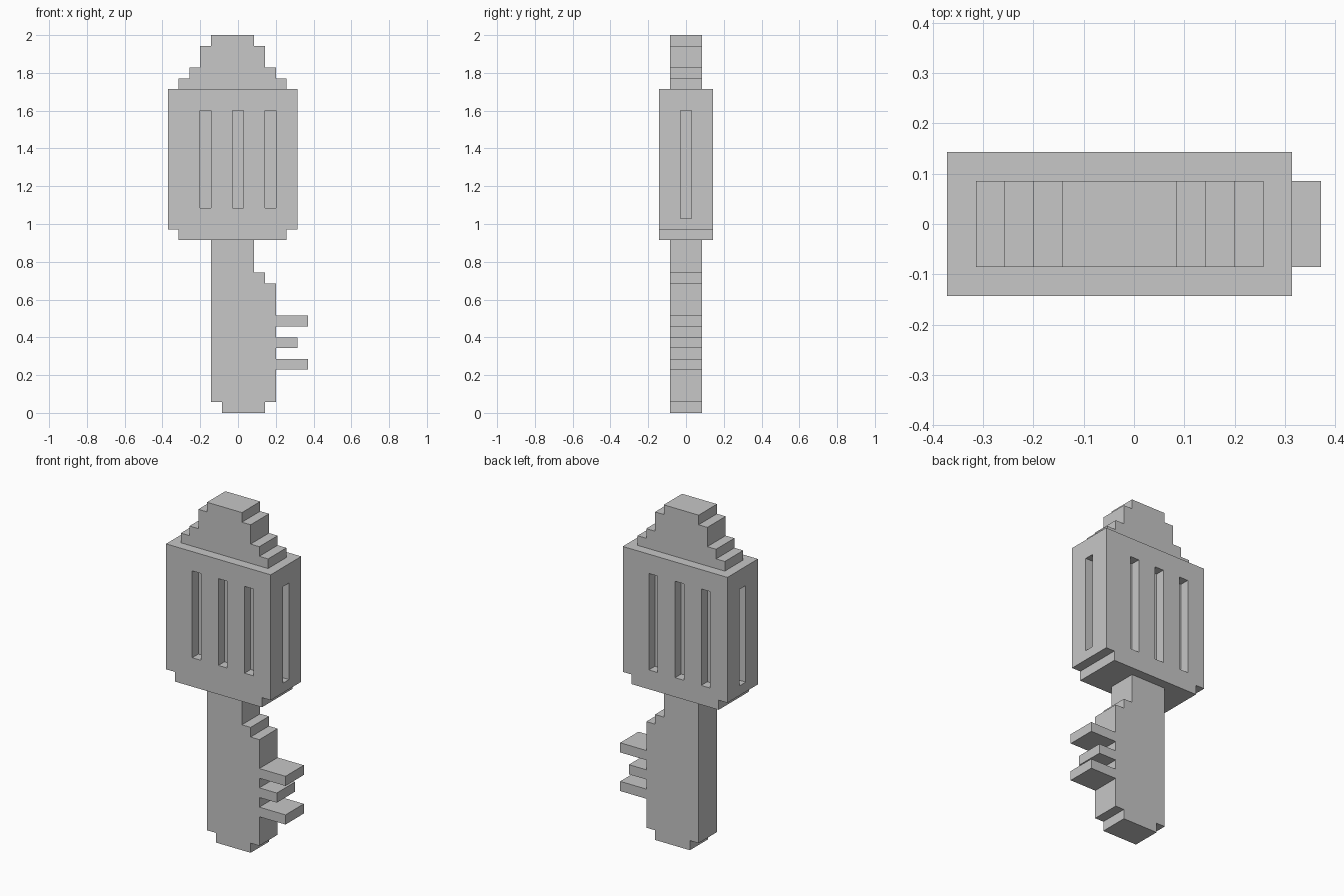
import bpy, bmesh
from mathutils import Vector

U = 2 / 35  # one block of the grid the key is built on

cube = bpy.data.objects.get("Cube")
if cube:
    bpy.data.objects.remove(cube, do_unlink=True)

grey = bpy.data.materials.new("light_grey_metal")
grey.use_nodes = True
colour = (0.57, 0.57, 0.57, 1)
grey.diffuse_color = colour
grey.node_tree.nodes["Principled BSDF"].inputs["Base Color"].default_value = colour


def finish(name, bm):
    bmesh.ops.recalc_face_normals(bm, faces=bm.faces)
    mesh = bpy.data.meshes.new(name)
    bm.to_mesh(mesh)
    bm.free()
    mesh.materials.append(grey)
    obj = bpy.data.objects.new(name, mesh)
    bpy.context.collection.objects.link(obj)
    return obj


def stepped_slab(name, tiers, depth):
    """Extrude a stepped outline; tiers are (left, right, bottom, top), upwards."""
    right = [p for l, r, b, t in tiers for p in ((r, b), (r, t))]
    left = [p for l, r, b, t in reversed(tiers) for p in ((l, t), (l, b))]
    outline = []
    for p in right + left:
        if p not in outline:
            outline.append(p)
    bm = bmesh.new()
    face = bm.faces.new([bm.verts.new((x * U, -depth * U, z * U)) for x, z in outline])
    side = bmesh.ops.extrude_face_region(bm, geom=[face])["geom"]
    moved = [v for v in side if isinstance(v, bmesh.types.BMVert)]
    bmesh.ops.translate(bm, vec=(0, 2 * depth * U, 0), verts=moved)
    return finish(name, bm)


def add_box(bm, low, high):
    low, high = Vector(low) * U, Vector(high) * U
    for v in bmesh.ops.create_cube(bm, size=1)["verts"]:
        v.co = (low + high) / 2 + v.co * (high - low)


# Thick head with a narrower foot
head = stepped_slab("head", [(-5.5, 4.5, 16, 17), (-6.5, 5.5, 17, 30)], 2.5)

# Shallow slots cut in all four sides of the head
bm = bmesh.new()
for x in (-3.5, -0.5, 2.5):
    add_box(bm, (x, -3.5, 19), (x + 1, -1.5, 28))
    add_box(bm, (x - 1, 1.5, 18), (x, 3.5, 28))
for x in (-7.5, 4.5):
    add_box(bm, (x, -0.5, 18), (x + 2, 0.5, 28))
cutter = finish("slot_cutter", bm)
cutter.hide_render = True
cut = head.modifiers.new("slots", "BOOLEAN")
cut.operation, cut.solver, cut.object = "DIFFERENCE", "EXACT", cutter
bpy.context.view_layer.update()
deps = bpy.context.evaluated_depsgraph_get()
cut_mesh = bpy.data.meshes.new_from_object(head.evaluated_get(deps))
head.modifiers.clear()
head.data = cut_mesh
bpy.data.objects.remove(cutter, do_unlink=True)

# Stepped crest on top of the head
stepped_slab("crest", [(-5.5, 4.5, 30, 31), (-4.5, 3.5, 31, 32),
                       (-3.5, 2.5, 32, 34), (-2.5, 1.5, 34, 35)], 1.5)

# Shaft, with a shoulder stepping out on the toothed side
stepped_slab("shaft", [(-1.5, 2.5, 0, 1), (-2.5, 3.5, 1, 12),
                       (-2.5, 2.5, 12, 13), (-2.5, 1.5, 13, 16)], 1.5)

# Three teeth, the middle one shorter
for name, z, tip in (("lower", 4, 6.5), ("middle", 6, 5.5), ("upper", 8, 6.5)):
    stepped_slab(name + "_tooth", [(3.5, tip, z, z + 1)], 1.5)
